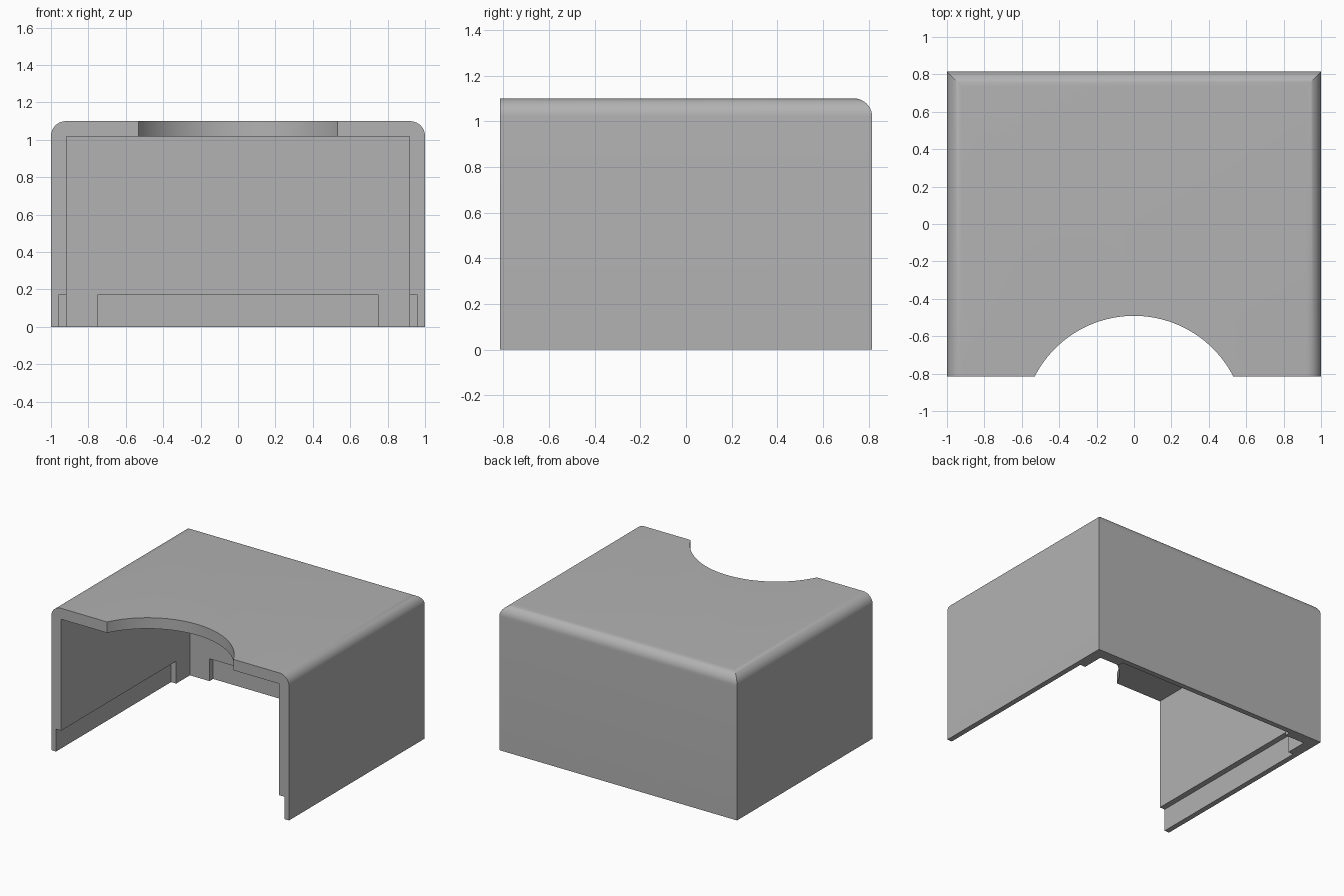
import bpy
import bmesh
from mathutils import Vector

cube = bpy.data.objects.get("Cube")
if cube:
    bpy.data.objects.remove(cube, do_unlink=True)

W, D, H = 1.0, 0.815, 1.1      # half width, half depth, height
WALL, LIP = 0.083, 0.043       # wall thickness and lip recess depth
R_CORNER, R_TOP = 0.165, 0.08
FAR = 2.0                      # overshoot for cutters

grey = bpy.data.materials.new("plain grey")
grey.use_nodes = True
grey.diffuse_color = (0.445, 0.445, 0.445, 1)
grey.node_tree.nodes["Principled BSDF"].inputs["Base Color"].default_value = grey.diffuse_color


def finish(name, bm):
    bmesh.ops.recalc_face_normals(bm, faces=bm.faces)
    mesh = bpy.data.meshes.new(name)
    bm.to_mesh(mesh)
    bm.free()
    mesh.materials.append(grey)
    obj = bpy.data.objects.new(name, mesh)
    bpy.context.collection.objects.link(obj)
    return obj


def bevel(bm, edges, radius, segments):
    bmesh.ops.bevel(bm, geom=edges, offset=radius, segments=segments,
                    profile=0.5, affect='EDGES')


def block(name, half_x, y0, y1, z0, z1, corner=0, top=0):
    """Box with optional rounded back corners and rounded top rim."""
    bm = bmesh.new()
    bmesh.ops.create_cube(bm, size=1)
    for v in bm.verts:
        v.co = Vector((v.co.x * 2 * half_x,
                       y1 if v.co.y > 0 else y0,
                       z1 if v.co.z > 0 else z0))
    if corner:
        back = [e for e in bm.edges
                if all(v.co.y == y1 for v in e.verts)
                and e.verts[0].co.x == e.verts[1].co.x]
        bevel(bm, back, corner, 16)
    if top:
        rim = [e for e in bm.edges
               if all(abs(v.co.z - z1) < 1e-5 for v in e.verts)
               and any(v.co.y > y0 + 1e-4 for v in e.verts)]
        bevel(bm, rim, top, 10)
    return finish(name, bm)


def cylinder(name, radius, y, z0, z1):
    bm = bmesh.new()
    bmesh.ops.create_cone(bm, cap_ends=True, segments=128,
                          radius1=radius, radius2=radius, depth=z1 - z0)
    bmesh.ops.translate(bm, vec=(0, y, (z0 + z1) / 2), verts=bm.verts)
    return finish(name, bm)


# Outer cover
cover = block("cover_shell", W, -D, D, 0, H, R_CORNER, R_TOP)

# Cavity open at front and bottom, lip recesses, round notch in the top
inner_x, inner_y = W - WALL, D - WALL
cutters = [
    block("cavity_cutter", inner_x, -FAR, inner_y, -1, H - WALL, R_CORNER),
    block("side_lip_cutter", inner_x + LIP, -FAR, inner_y - R_CORNER, -1, 0.17),
    block("back_lip_cutter", inner_x - R_CORNER, -FAR, inner_y + LIP, -1, 0.17),
    cylinder("notch_cutter", 0.597, -1.088, 0.9, H + 0.2),
]
bpy.context.view_layer.objects.active = cover
for cutter in cutters:
    mod = cover.modifiers.new(cutter.name, 'BOOLEAN')
    mod.operation = 'DIFFERENCE'
    mod.solver = 'EXACT'
    mod.object = cutter
    bpy.ops.object.modifier_apply(modifier=mod.name)
    bpy.data.objects.remove(cutter, do_unlink=True)

# Smooth rounded parts, keep sharp edges
bpy.ops.object.select_all(action='DESELECT')
cover.select_set(True)
bpy.ops.object.shade_smooth_by_angle(angle=0.5)
